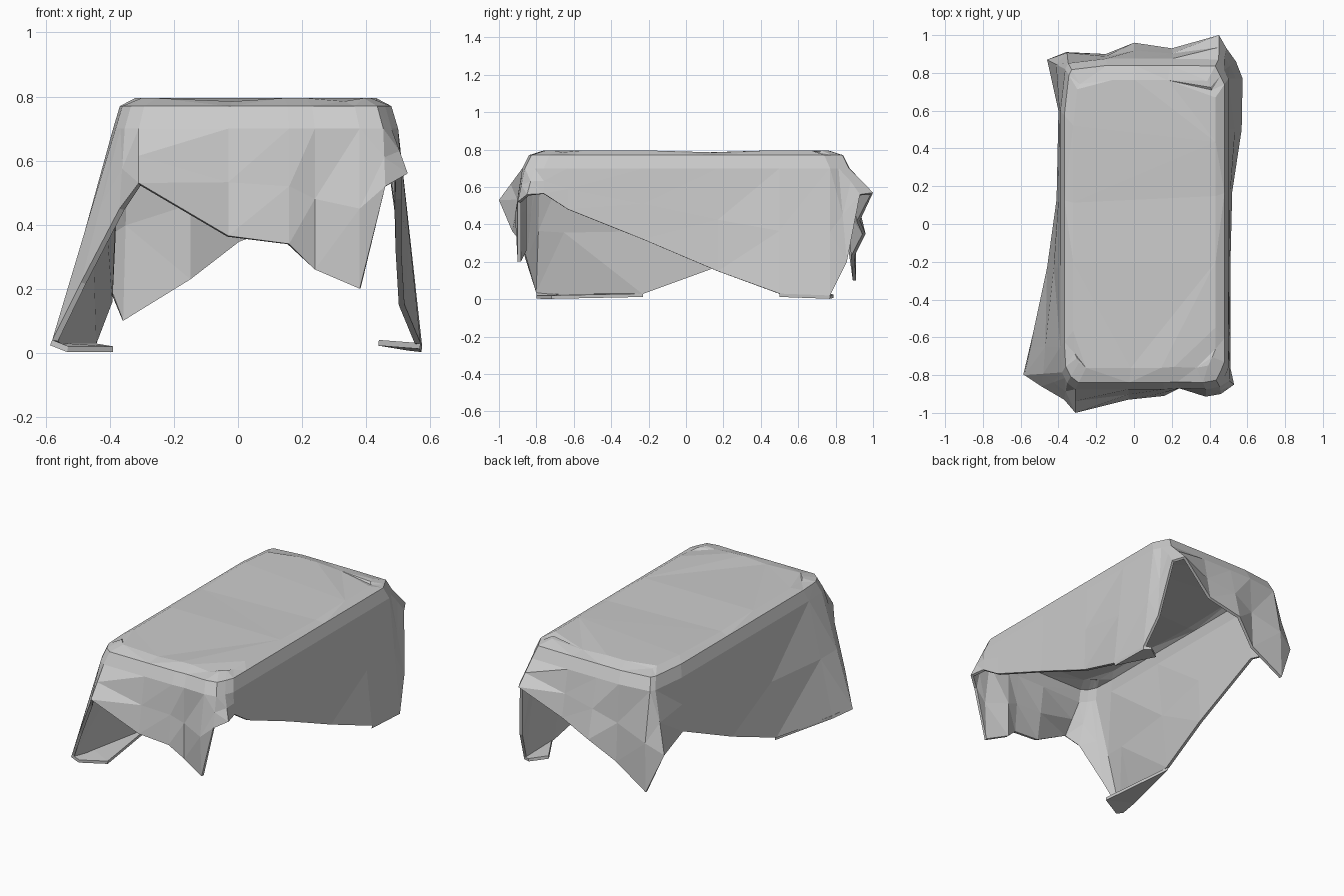
import bpy, bmesh
from mathutils import Vector

if "Cube" in bpy.data.objects:
    bpy.data.objects.remove(bpy.data.objects["Cube"])

# Hem line of each hanging side, counter-clockwise seen from above
front = [(-.31, -1, .53), (-.03, -.93, .365), (.16, -.91, .34), (.24, -.87, .26),
         (.38, -.90, .20), (.46, -.90, .52), (.53, -.85, .56)]
right = [(.51, -.76, .565), (.51, -.63, .48), (.51, -.23, .32), (.52, .17, .15),
         (.57, .50, .03), (.575, .77, .02), (.54, .86, .20), (.49, .93, .56)]
back = [(.45, 1, .57), (.2, .93, .42), (0, .96, .35), (-.15, .90, .23),
        (-.36, .91, .10), (-.46, .87, .34)]
left = [(-.40, .60, .37), (-.41, .13, .16), (-.46, -.23, .03), (-.55, -.65, .02),
        (-.58, -.80, .04), (-.49, -.86, .22), (-.37, -.93, .45)]
hem = [Vector(p) for p in front + right + back + left]

CX, HX, HY = .055, .445, .875   # supporting block under the cloth


def on_block(p, scale, z):
    """Point of the rounded block outline straight above a hem point."""
    u = max(-1, min(1, (p.x - CX) / HX))
    v = max(-1, min(1, p.y / HY))
    k = min(1, 1.88 / (abs(u) + abs(v)))
    inset = (1 - scale) * HY
    return Vector((CX + u * k * (HX - inset * .6), v * k * (HY - inset), z))


def sheet(name, bm, thickness):
    bmesh.ops.triangulate(bm, faces=bm.faces[:])
    mesh = bpy.data.meshes.new(name)
    bm.to_mesh(mesh)
    bm.free()
    ob = bpy.data.objects.new(name, mesh)
    bpy.context.collection.objects.link(ob)
    mod = ob.modifiers.new("thickness", 'SOLIDIFY')
    mod.thickness = thickness
    mod.offset = -1
    return ob


# Draped cloth: hem, middle, shoulder, rounded edge and flat top
shoulder = [on_block(p, 1, .70) for p in hem]
middle = [h.lerp(s, .5) for h, s in zip(hem, shoulder)]
for i in (4, 19):                       # pointed corner folds bulge outward
    middle[i].y *= 1.03
rings = [hem, middle, shoulder,
         [on_block(p, .96, .77) for p in hem],
         [on_block(p, .87, .795 - .01 * (i % 3 == 1)) for i, p in enumerate(hem)]]
bm = bmesh.new()
rows = [[bm.verts.new(p) for p in ring] for ring in rings]
n = len(hem)
for low, high in zip(rows, rows[1:]):
    for i in range(n):
        j = (i + 1) % n
        bm.faces.new((low[i], low[j], high[j], high[i]))
bm.faces.new(rows[-1])
sheet("draped_cloth", bm, .018)

# Flaps of the two long sides tucked inward on the floor
for name, pts in (
        ("left_floor_flap", [(-.58, -.80, .04), (-.53, -.80, .02), (-.39, -.72, .02),
                             (-.45, -.23, .03), (-.55, -.65, .03)]),
        ("right_floor_flap", [(.57, .50, .03), (.575, .77, .02), (.53, .79, .025),
                              (.44, .72, .04)])):
    bm = bmesh.new()
    face = bm.faces.new([bm.verts.new(p) for p in pts])
    face.normal_update()
    if face.normal.z < 0:
        face.normal_flip()
    sheet(name, bm, .018)
